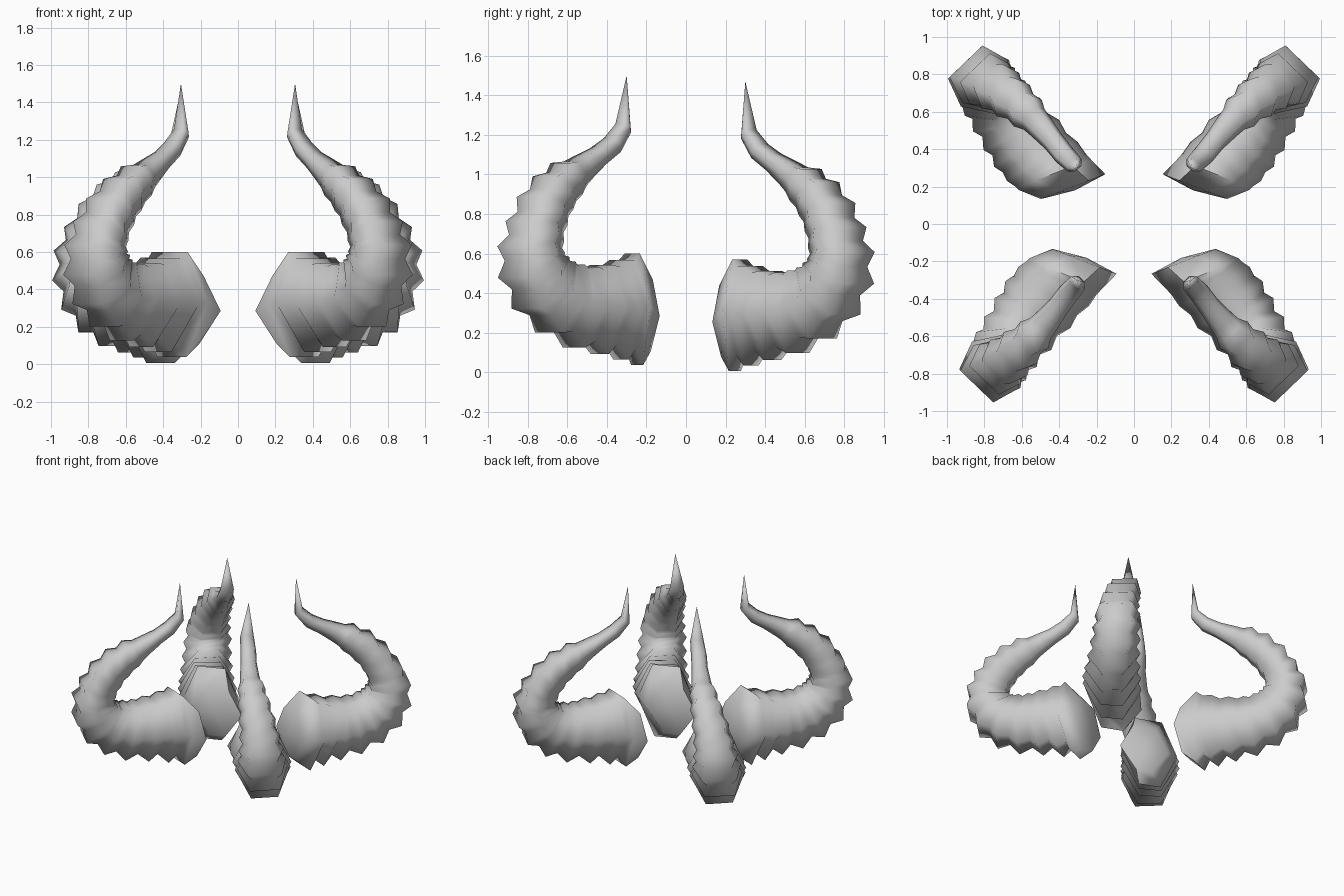
import bpy, bmesh, math
from mathutils import Vector

if "Cube" in bpy.data.objects:
    bpy.data.objects.remove(bpy.data.objects["Cube"])

SIDES = 6
TEETH = 12
RIDGE_END = 7.6      # station where the ridges stop
# centreline stations: x, y, z, radius in the coil plane, sideways radius
PATH = [(0.36, -0.26, 0.335, 0.26, 0.205), (0.48, -0.39, 0.33, 0.215, 0.20),
        (0.605, -0.55, 0.345, 0.195, 0.18), (0.70, -0.69, 0.425, 0.185, 0.165),
        (0.74, -0.76, 0.56, 0.17, 0.155), (0.72, -0.75, 0.70, 0.145, 0.135),
        (0.64, -0.69, 0.86, 0.13, 0.115), (0.53, -0.59, 0.98, 0.105, 0.09),
        (0.43, -0.475, 1.07, 0.063, 0.062), (0.35, -0.37, 1.15, 0.055, 0.058),
        (0.30, -0.315, 1.235, 0.043, 0.05)]


def mix(a, b, f):
    f = min(max(f, 0), 1)
    return a + (b - a) * f


def sample(t):
    """Catmull-Rom value of all five station numbers at t."""
    n = len(PATH)
    i = min(int(t), n - 2)
    f = t - i
    a, b, c, d = (PATH[min(max(k, 0), n - 1)] for k in (i - 1, i, i + 1, i + 2))
    return [0.5 * (2 * q + (r - p) * f + (2 * p - 5 * q + 4 * r - s) * f * f
                   + (3 * q - p - 3 * r + s) * f ** 3) for p, q, r, s in zip(a, b, c, d)]


def section(t):
    """Six (out, side) corners: a keel at the root, a flat back higher up."""
    f = (t - 1.5) / 2.5
    o, s = mix(0.94, 0.76, f), mix(0.33, 0.68, f)
    i = mix(0.97, 0.85, f)
    return [(o, s), (0.0, 1.0), (-i, 0.48), (-i, -0.48), (0.0, -1.0), (o, -s)]


def add_ring(bm, t, outer, inner):
    """Section flared on the outside of the curl."""
    v = sample(t)
    hi, lo = sample(min(t + 0.3, len(PATH) - 1)), sample(max(t - 0.3, 0))
    tangent = (Vector(hi[:3]) - Vector(lo[:3])).normalized()
    side = Vector((0.93, 0.37, 0)).lerp(Vector((0.72, 0.69, 0)), min(t / 2, 1)).normalized()
    out = side.cross(tangent).normalized()
    ring = []
    for o, s in section(t):
        flank = mix(1.03, (outer + inner) / 2, t / 2)
        scale = outer if o > 0 else (inner if o < 0 else flank)
        ring.append(bm.verts.new(Vector(v[:3]) + (out * o * v[3] + side * s * v[4]) * scale))
    return ring


def build_horn(name, sy, spread, drop):
    bm = bmesh.new()
    # blunt root cap, turned slightly toward the centre
    root, side = Vector((0.265, -0.20, 0.285)), Vector((0.93, 0.36, 0))
    rings = [[bm.verts.new(root + side * 0.185 * s - Vector((0, 0, 0.19)) * o)
              for o, s in section(0)]]
    # ridged body: crest then valley
    step = RIDGE_END / TEETH
    for i in range(TEETH):
        rings.append(add_ring(bm, i * step, 1.22, 1.05))
        rings.append(add_ring(bm, (i + 0.5) * step, 0.94, 0.97))
    # smooth upper length
    for t in (RIDGE_END, 8.3, 9, 10):
        rings.append(add_ring(bm, t, 1, 1))
    for a, b in zip(rings, rings[1:]):
        for k in range(SIDES):
            j = (k + 1) % SIDES
            bm.faces.new((a[k], a[j], b[j], b[k]))
    # root fan and pointed tip
    for ring, point in ((rings[0], (0.255, -0.18, 0.29)), (rings[-1], (0.305, -0.30, 1.5))):
        p = bm.verts.new(point)
        for k in range(SIDES):
            bm.faces.new((ring[k], ring[(k + 1) % SIDES], p))
    # the rear pair spreads wider toward the bottom
    for v in bm.verts:
        x, y, z = v.co
        v.co = (x + spread * mix(1, 0, (z - 0.6) / 0.9), y * sy, max(z - drop, 0))
    bmesh.ops.recalc_face_normals(bm, faces=bm.faces)
    mesh = bpy.data.meshes.new(name)
    bm.to_mesh(mesh)
    bm.free()
    obj = bpy.data.objects.new(name, mesh)
    bpy.context.collection.objects.link(obj)
    bpy.ops.object.select_all(action='DESELECT')
    obj.select_set(True)
    bpy.context.view_layer.objects.active = obj
    bpy.ops.object.shade_smooth_by_angle(angle=math.radians(75))
    mirror = obj.modifiers.new("left_right", 'MIRROR')
    mirror.use_mirror_merge = False


build_horn("front_horns", 1, 0, 0)
build_horn("back_horns", -1, 0.06, 0.03)
